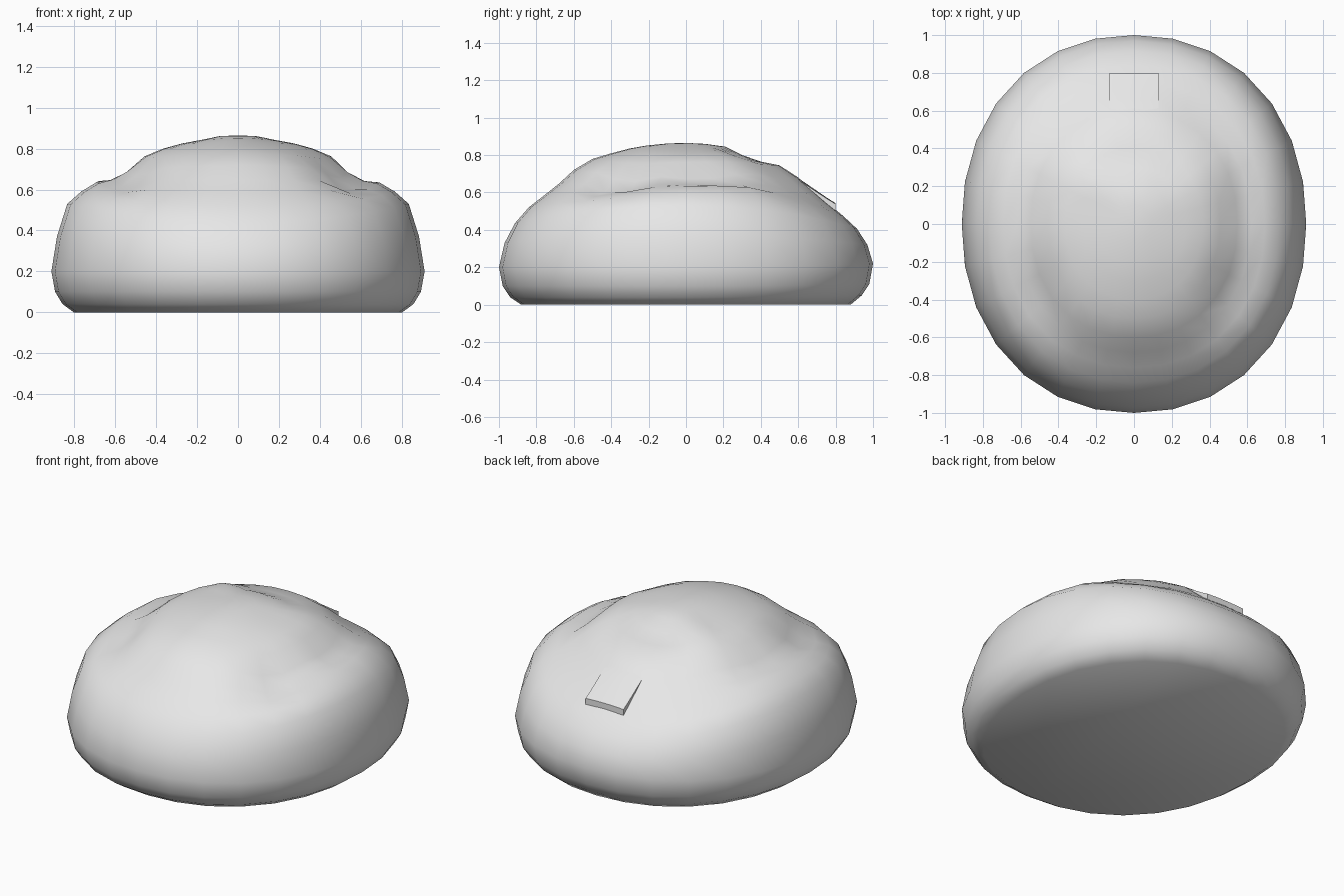
import bpy, bmesh, math

if "Cube" in bpy.data.objects:
    bpy.data.objects.remove(bpy.data.objects["Cube"])

grey = bpy.data.materials.new("plain grey")
grey.diffuse_color = (0.8, 0.8, 0.8, 1)
grey.use_nodes = True
grey.node_tree.nodes["Principled BSDF"].inputs["Base Color"].default_value = grey.diffuse_color

# Profile rows: relative radius, height at front, side and back
ROWS = [
    (0.0, 0.865, 0.865, 0.865), (0.10, 0.86, 0.86, 0.86), (0.21, 0.845, 0.84, 0.845),
    (0.30, 0.825, 0.825, 0.80), (0.40, 0.795, 0.80, 0.765), (0.50, 0.765, 0.765, 0.745),
    (0.60, 0.71, 0.71, 0.68), (0.68, 0.64, 0.665, 0.61), (0.76, 0.58, 0.635, 0.54),
    (0.84, 0.52, 0.59, 0.475), (0.915, 0.435, 0.53, 0.405), (0.97, 0.33, 0.37, 0.32),
    (1.0, 0.20, 0.20, 0.22), (0.98, 0.10, 0.10, 0.11), (0.94, 0.04, 0.04, 0.05),
    (0.88, 0.0, 0.0, 0.0),
]
# Lumps and dents: x, y, amount, width in x, width in y
LUMPS = [
    (-0.52, -0.36, -0.06, 0.10, 0.16), (0.52, -0.36, -0.07, 0.11, 0.16),
    (-0.57, 0.10, -0.035, 0.07, 0.25), (0.57, 0.08, -0.045, 0.07, 0.25),
    (-0.25, 0.24, 0.03, 0.10, 0.09), (0.30, 0.20, 0.015, 0.10, 0.10),
    (-0.33, 0.55, -0.03, 0.10, 0.12), (0.35, 0.55, -0.03, 0.10, 0.12),
    (0.0, -0.45, 0.015, 0.18, 0.25), (0.66, 0.30, 0.02, 0.08, 0.15),
    (-0.66, 0.25, 0.02, 0.08, 0.15),
]
RX, RY, SEG = 0.912, 1.0, 28


def outline(a):
    """Slightly squared oval, unit size."""
    c, s = math.cos(a), math.sin(a)
    k = (abs(c) ** 2.15 + abs(s) ** 2.15) ** (-1 / 2.15)
    return c * k * RX, s * k * RY


def blend(row, a):
    s = math.sin(a)
    end = row[3] if s > 0 else row[1]
    return row[2] + (end - row[2]) * s * s


def lumps(x, y, r):
    fade = min(1, max(0, (0.97 - r) / 0.15))
    return fade * sum(d * math.exp(-((x - u) / w) ** 2 - ((y - v) / h) ** 2)
                      for u, v, d, w, h in LUMPS)


def top_height(x, y):
    """Height of the upper surface above a point."""
    a = math.atan2(y / RY, x / RX)
    ox, oy = outline(a)
    r = math.hypot(x, y) / math.hypot(ox, oy)
    for lo, hi in zip(ROWS[:12], ROWS[1:13]):
        if r <= hi[0]:
            t = (r - lo[0]) / (hi[0] - lo[0])
            return blend(lo, a) * (1 - t) + blend(hi, a) * t + lumps(x, y, r)
    return 0.2


def finish(bm, name):
    bmesh.ops.recalc_face_normals(bm, faces=bm.faces)
    me = bpy.data.meshes.new(name)
    bm.to_mesh(me)
    bm.free()
    me.materials.append(grey)
    me.shade_smooth()
    ob = bpy.data.objects.new(name, me)
    bpy.context.collection.objects.link(ob)
    return ob


# Domed body: oval rings joined from the crown down to the flat base
bm = bmesh.new()
crown = bm.verts.new((0, 0, ROWS[0][1]))
rings = []
for i, row in enumerate(ROWS[1:], 1):
    ring = []
    for j in range(SEG):
        a = 2 * math.pi * j / SEG
        ox, oy = outline(a)
        x, y = ox * row[0], oy * row[0]
        z = blend(row, a) + (lumps(x, y, row[0]) if i < 12 else 0)
        ring.append(bm.verts.new((x, y, z)))
    rings.append(ring)
for j in range(SEG):
    k = (j + 1) % SEG
    bm.faces.new((crown, rings[0][j], rings[0][k]))
    for up, low in zip(rings, rings[1:]):
        bm.faces.new((up[j], low[j], low[k], up[k]))
bm.faces.new(rings[-1])
finish(bm, "domed_body")

# Back flap: a short tongue lying on the rear slope, lifted at its free end
bm = bmesh.new()
NX, NY = 4, 5
grid = []
for i in range(NY + 1):
    t = i / NY
    y = 0.56 + 0.24 * t
    grid.append([])
    for j in range(NX + 1):
        x = (j / NX * 2 - 1) * 0.13
        grid[i].append(bm.verts.new((x, y, top_height(x, y) - 0.01 + 0.045 * t)))
for i in range(NY):
    for j in range(NX):
        bm.faces.new((grid[i][j], grid[i][j + 1], grid[i + 1][j + 1], grid[i + 1][j]))
ret = bmesh.ops.extrude_face_region(bm, geom=bm.faces[:])
for v in ret["geom"]:
    if isinstance(v, bmesh.types.BMVert):
        v.co.z -= 0.05
flap = finish(bm, "back_flap")
bpy.context.view_layer.objects.active = flap
flap.select_set(True)
bpy.ops.object.shade_smooth_by_angle(angle=math.radians(40))
